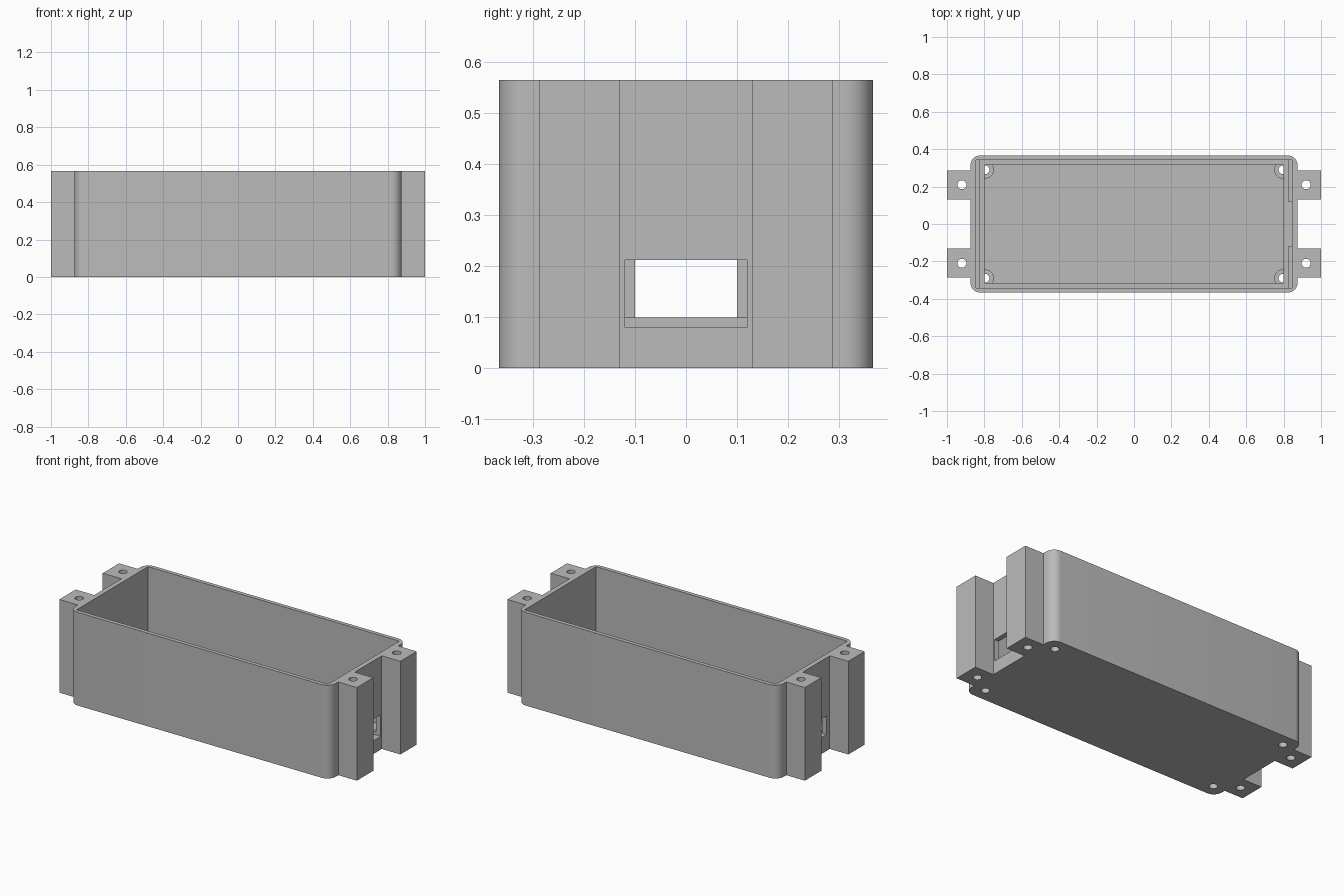
import bpy
import bmesh
import math
from mathutils import Matrix

old = bpy.data.objects.get("Cube")
if old:
    bpy.data.objects.remove(old, do_unlink=True)

HEIGHT = 0.566
LEDGE = 0.10
FLOOR = 0.04
HOLE_R = 0.024

grey = bpy.data.materials.new("plain grey")
grey.use_nodes = True
colour = (0.5, 0.5, 0.5, 1)
grey.diffuse_color = colour
grey.node_tree.nodes["Principled BSDF"].inputs["Base Color"].default_value = colour


def make_object(name, bm):
    bmesh.ops.recalc_face_normals(bm, faces=bm.faces)
    mesh = bpy.data.meshes.new(name)
    bm.to_mesh(mesh)
    bm.free()
    mesh.materials.append(grey)
    obj = bpy.data.objects.new(name, mesh)
    bpy.context.collection.objects.link(obj)
    return obj


def block(name, x, y, z, radius=0):
    """Box between (low, high) limits, with optional rounded upright edges."""
    bm = bmesh.new()
    bmesh.ops.create_cube(bm, size=1)
    for v in bm.verts:
        v.co = [lo + (hi - lo) * (c + 0.5) for c, (lo, hi) in zip(v.co, (x, y, z))]
    if radius:
        upright = [e for e in bm.edges
                   if abs(e.verts[0].co.z - e.verts[1].co.z) > 0.1]
        bmesh.ops.bevel(bm, geom=upright, offset=radius, segments=10,
                        profile=0.5, affect='EDGES')
    return make_object(name, bm)


def centred(name, half_x, half_y, low, high, radius=0):
    return block(name, (-half_x, half_x), (-half_y, half_y), (low, high), radius)


def cylinder(name, x, y, low, high, radius):
    bm = bmesh.new()
    bmesh.ops.create_cone(bm, cap_ends=True, segments=32, radius1=radius,
                          radius2=radius, depth=high - low,
                          matrix=Matrix.Translation((x, y, (low + high) / 2)))
    return make_object(name, bm)


def combine(target, other, operation):
    mod = target.modifiers.new(operation.lower(), 'BOOLEAN')
    mod.operation = operation
    mod.solver = 'EXACT'
    mod.object = other
    bpy.ops.object.select_all(action='DESELECT')
    bpy.context.view_layer.objects.active = target
    target.select_set(True)
    bpy.ops.object.modifier_apply(modifier=mod.name)
    bpy.data.objects.remove(other, do_unlink=True)


corners = [(sx, sy) for sx in (-1, 1) for sy in (-1, 1)]

# Rounded outer shell with four full-height mounting tabs
case = centred("open_case", 0.875, 0.367, 0, HEIGHT, 0.055)
for sx, sy in corners:
    tab = block("mounting_tab", sorted((sx * 0.86, sx)),
                sorted((sy * 0.13, sy * 0.287)), (0, HEIGHT))
    combine(case, tab, 'UNION')

# Stepped cavity: main space, end ledges, then the lower well
combine(case, centred("main_space", 0.845, 0.343, LEDGE, 1), 'DIFFERENCE')
combine(case, centred("ledge_space", 0.823, 0.343, 0.08, 0.3), 'DIFFERENCE')
combine(case, centred("lower_well", 0.80, 0.316, FLOOR, 0.2), 'DIFFERENCE')

# Corner posts with screw holes from below, and tab holes
for sx, sy in corners:
    x, y = sx * 0.797, sy * 0.29
    combine(case, cylinder("post", x, y, 0.02, 0.065, 0.048), 'UNION')
    combine(case, cylinder("post_hole", x, y, -0.1, 0.066, HOLE_R), 'DIFFERENCE')
    combine(case, cylinder("tab_hole", sx * 0.92, sy * 0.21, -0.1, 1, HOLE_R),
            'DIFFERENCE')

# End openings: the left one is slightly larger
combine(case, block("left_opening", (0.78, 1.1), (-0.12, 0.12), (0.08, 0.212)),
        'DIFFERENCE')
combine(case, block("right_opening", (-1.1, -0.835), (-0.1, 0.1), (LEDGE, 0.212)),
        'DIFFERENCE')

bpy.ops.object.select_all(action='DESELECT')
case.select_set(True)
bpy.context.view_layer.objects.active = case
bpy.ops.object.shade_smooth_by_angle(angle=math.radians(30))
